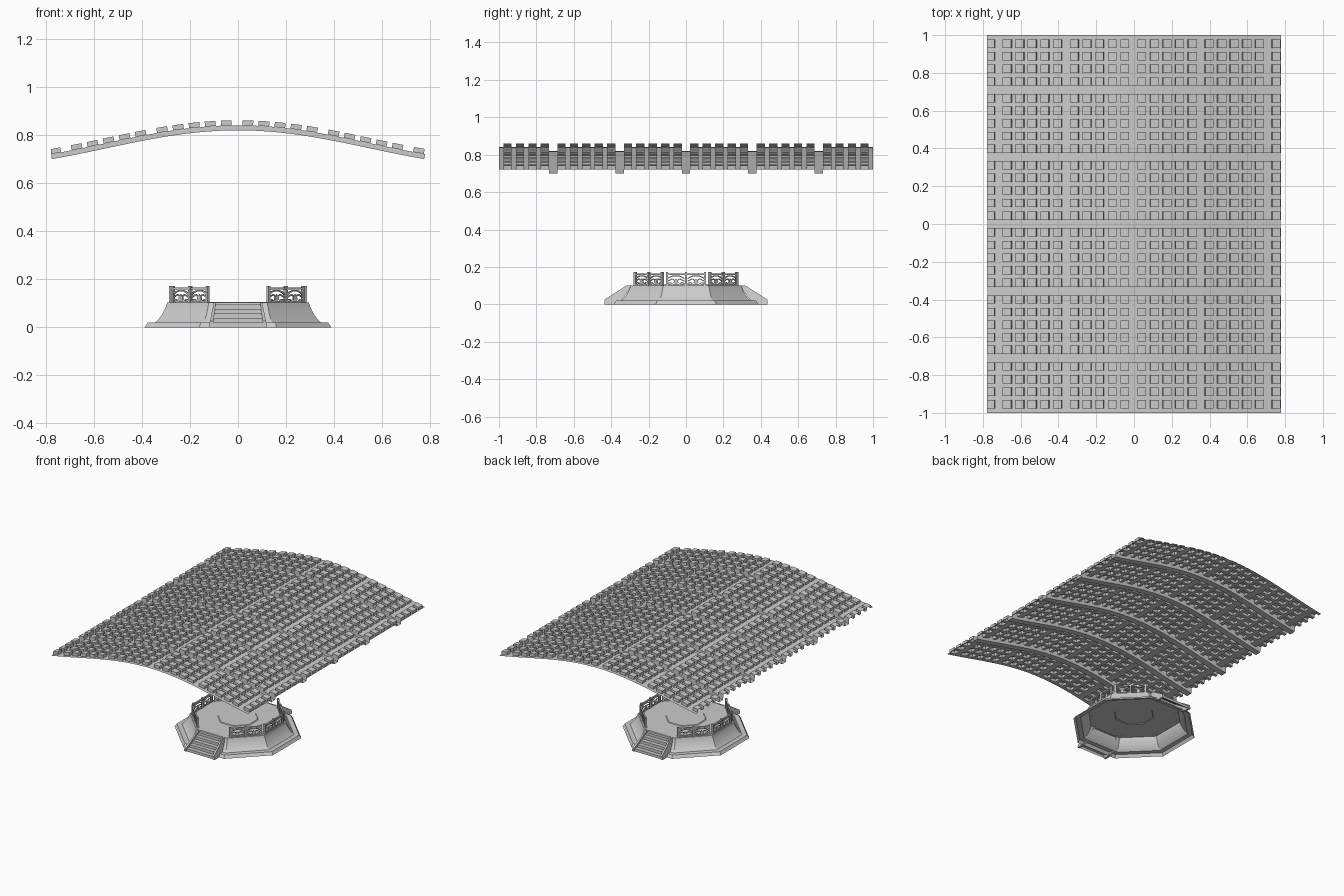
import bpy, bmesh, math
from mathutils import Matrix, Vector

if "Cube" in bpy.data.objects:
    bpy.data.objects.remove(bpy.data.objects["Cube"])

T8 = math.tan(math.pi / 8)


def finish(bm, name, weld=True):
    if weld:
        bmesh.ops.remove_doubles(bm, verts=bm.verts, dist=1e-5)
    bmesh.ops.recalc_face_normals(bm, faces=bm.faces)
    me = bpy.data.meshes.new(name)
    bm.to_mesh(me)
    bm.free()
    ob = bpy.data.objects.new(name, me)
    bpy.context.collection.objects.link(ob)
    return ob


def face(bm, pts):
    return bm.faces.new([bm.verts.new(p) for p in pts])


# Canopy: thin waffle sheet with raised square cells and sunken channels
PITCH, STEP, CELL = 0.355, 0.0665, 0.0445
HALF_X, HALF_Y, LIFT = 0.778, 1.0, 0.021


def canopy_point(x, y, lift):
    k = math.pi / 1.1
    z = 0.840 - 0.0745 * (1 - math.cos(k * x))
    slope = -0.0745 * k * math.sin(k * x)
    n = Vector((-slope, 0, 1)).normalized()
    px = x + n.x * lift
    return Vector((max(-HALF_X, min(HALF_X, px)), y, z + n.z * lift))


def spans(start, half):
    out = []
    for g in range(-4, 4):
        for i in range(5):
            a = start + g * PITCH + i * STEP
            a, b = max(a, -half), min(a + CELL, half)
            if b - a > 0.012:
                out.append((a, b))
    return out


def breaks(cells, extra, half):
    vals = sorted([v for c in cells for v in c] + extra + [-half, half])
    out = [vals[0]]
    for v in vals[1:]:
        if v - out[-1] > 0.003:
            out.append(v)
    return out


def inside(v, cells):
    return any(a < v < b for a, b in cells)


xs_cells = spans(0.0185, HALF_X)
ys_cells = spans(0.0222, HALF_Y)
channels = [(k * PITCH - 0.0222, k * PITCH + 0.0222) for k in range(-2, 3)]
xs = breaks(xs_cells, [], HALF_X)
ys = breaks(ys_cells, [v for c in channels for v in c], HALF_Y)
level = {}
for i in range(len(xs) - 1):
    for j in range(len(ys) - 1):
        mx, my = (xs[i] + xs[i + 1]) / 2, (ys[j] + ys[j + 1]) / 2
        if inside(my, channels):
            level[i, j] = -LIFT
        elif inside(mx, xs_cells) and inside(my, ys_cells):
            level[i, j] = LIFT
        else:
            level[i, j] = 0.0

bm = bmesh.new()
P = canopy_point
for (i, j), h in level.items():
    x0, x1, y0, y1 = xs[i], xs[i + 1], ys[j], ys[j + 1]
    face(bm, [P(x0, y0, h), P(x1, y0, h), P(x1, y1, h), P(x0, y1, h)])
    hx, hy = level.get((i + 1, j), h), level.get((i, j + 1), h)
    if hx != h:
        face(bm, [P(x1, y0, h), P(x1, y1, h), P(x1, y1, hx), P(x1, y0, hx)])
    if hy != h:
        face(bm, [P(x0, y1, h), P(x1, y1, h), P(x1, y1, hy), P(x0, y1, hy)])
finish(bm, "canopy_sheet")

# Platform: open-bottomed octagonal shell with a flared side
profile = [(0.388, 0), (0.375, 0.02), (0.343, 0.02), (0.329, 0.035), (0.317, 0.052),
           (0.307, 0.07), (0.300, 0.086), (0.295, 0.102), (0.125, 0.102), (0.121, 0.106)]
bm = bmesh.new()
rings = []
for a, z in profile:
    r = a / math.cos(math.pi / 8)
    rings.append([bm.verts.new((r * math.cos(math.pi / 8 + k * math.pi / 4),
                                r * math.sin(math.pi / 8 + k * math.pi / 4), z)) for k in range(8)])
for lo, hi in zip(rings, rings[1:]):
    for k in range(8):
        bm.faces.new((lo[k], lo[(k + 1) % 8], hi[(k + 1) % 8], hi[k]))
bm.faces.new(rings[-1])
finish(bm, "octagon_platform")

# Stairs: sloped cheeks with a zigzag of treads, front and back
side = [(-0.437, 0), (-0.437, 0.025), (-0.315, 0.102), (-0.285, 0.102), (-0.345, 0.02), (-0.38, 0)]
for name, turn in (("front", 0), ("back", math.pi)):
    bm = bmesh.new()
    for s in (-1, 1):
        out = [bm.verts.new((s * (0.122 - 0.21 * z), y, z)) for y, z in side]
        inn = [bm.verts.new((s * (0.106 - 0.14 * z), y, z)) for y, z in side]
        bm.faces.new(out)
        bm.faces.new(inn)
        for k in range(6):
            q = (k + 1) % 6
            bm.faces.new((out[k], out[q], inn[q], inn[k]))
    zig = [(-0.432, 0.0)]
    for n in range(5):
        y, z = -0.432 + n * 0.029, (n + 1) * 0.019
        zig += [(y, z), (y + 0.029, z)]
    for (y0, z0), (y1, z1) in zip(zig, zig[1:]):
        w0, w1 = 0.106 - 0.14 * z0, 0.106 - 0.14 * z1
        face(bm, [(-w0, y0, z0), (w0, y0, z0), (w1, y1, z1), (-w1, y1, z1)])
    bm.transform(Matrix.Rotation(turn, 4, 'Z'))
    finish(bm, name + "_stairs")


# Railings: two openwork panels on each of the six closed sides
def plate(bm, pts, depth):
    f = [bm.verts.new((u, -depth / 2, z)) for u, z in pts]
    b = [bm.verts.new((u, depth / 2, z)) for u, z in pts]
    bm.faces.new(f)
    bm.faces.new(b)
    n = len(pts)
    for k in range(n):
        bm.faces.new((f[k], f[(k + 1) % n], b[(k + 1) % n], b[k]))


def box(bm, u0, u1, z0, z1, depth):
    plate(bm, [(u0, z0), (u1, z0), (u1, z1), (u0, z1)], depth)


def band(bm, pts, w, depth):
    for (u0, z0), (u1, z1) in zip(pts, pts[1:]):
        d = Vector((u1 - u0, z1 - z0)).normalized() * w / 2
        plate(bm, [(u0 - d.y, z0 + d.x), (u0 + d.y, z0 - d.x),
                   (u1 + d.y, z1 - d.x), (u1 - d.y, z1 + d.x)], depth)


APO = 0.281
HALF = APO * T8 - 0.009
for n in range(8):
    if n in (2, 6):
        continue
    bm = bmesh.new()
    for u in (-HALF + 0.006, 0, HALF - 0.006):
        box(bm, u - 0.006, u + 0.006, 0.1, 0.172, 0.014)
    box(bm, -HALF, HALF, 0.102, 0.109, 0.009)
    box(bm, -HALF, HALF, 0.157, 0.166, 0.010)
    for s in (-1, 1):
        c = s * HALF / 2
        w = HALF / 2 - 0.008
        band(bm, [(c - w, 0.136), (c - w * 0.7, 0.146), (c - w * 0.3, 0.152), (c + w * 0.3, 0.152),
                  (c + w * 0.7, 0.146), (c + w, 0.136)], 0.006, 0.006)
        for t in (-1, 1):
            band(bm, [(c + t * 0.006, 0.128), (c + t * 0.020, 0.136), (c + t * w, 0.124)], 0.005, 0.006)
            band(bm, [(c + t * 0.018, 0.108), (c + t * 0.030, 0.116), (c + t * w, 0.112)], 0.005, 0.006)
        plate(bm, [(c - 0.013, 0.115), (c - 0.006, 0.111), (c + 0.006, 0.111), (c + 0.013, 0.115),
                   (c + 0.011, 0.124), (c, 0.138), (c - 0.011, 0.124)], 0.006)
    ang = n * math.pi / 4
    bm.transform(Matrix.Rotation(ang - math.pi / 2, 4, 'Z') @ Matrix.Translation((0, APO, 0)))
    finish(bm, "railing_%d" % n, weld=False)
